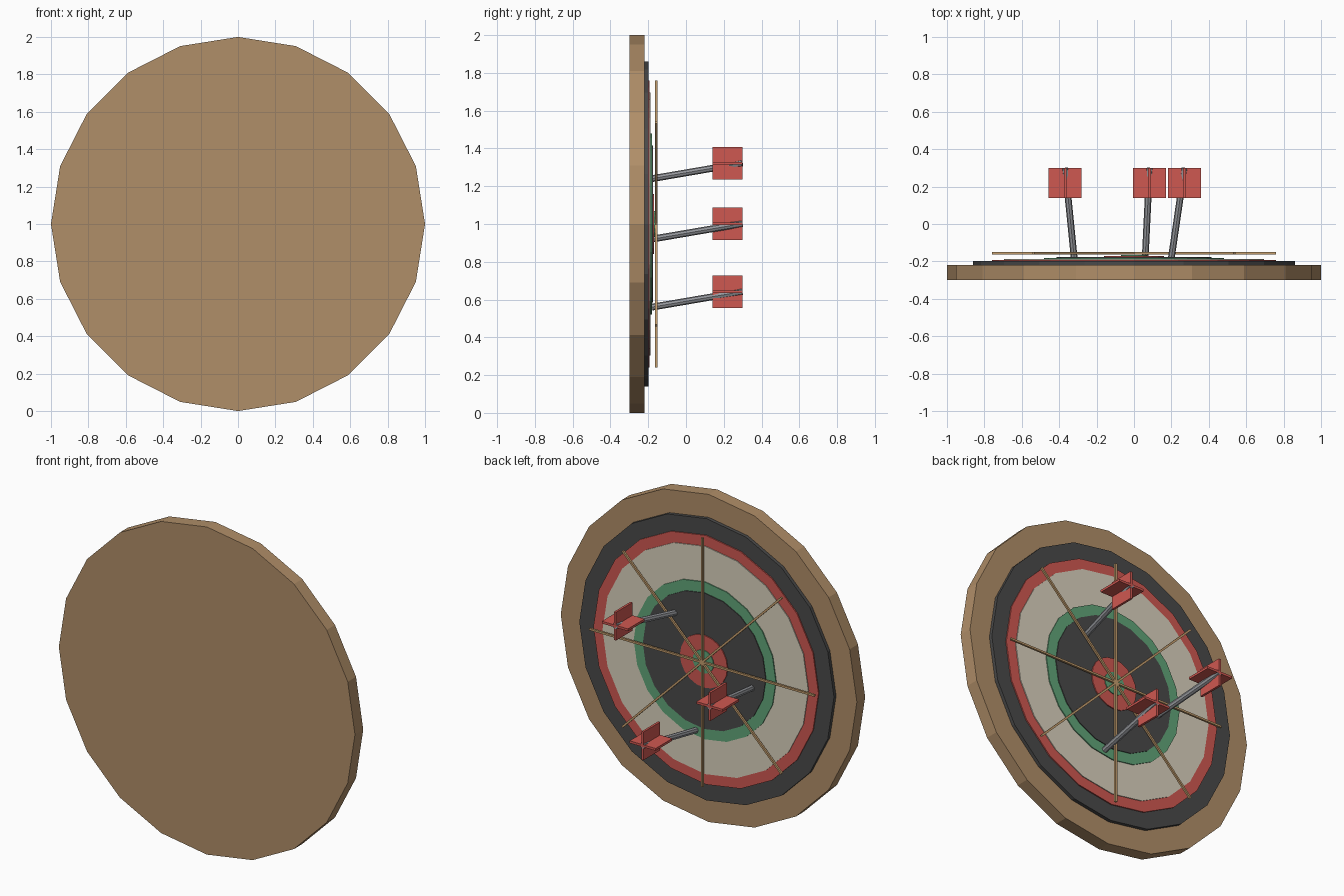
import bpy, math
from mathutils import Vector

if "Cube" in bpy.data.objects:
    bpy.data.objects.remove(bpy.data.objects["Cube"])


def srgb(name, r, g, b):
    lin = [((c / 255 + 0.055) / 1.055) ** 2.4 for c in (r, g, b)]
    m = bpy.data.materials.new(name)
    m.diffuse_color = (*lin, 1)
    m.use_nodes = True
    m.node_tree.nodes["Principled BSDF"].inputs["Base Color"].default_value = m.diffuse_color
    return m


WOOD = srgb("tan wood", 176, 142, 104)
BLACK = srgb("charcoal", 74, 74, 74)
RED = srgb("red", 207, 88, 81)
GREEN = srgb("green", 97, 165, 121)
CREAM = srgb("cream", 217, 209, 189)
WIRE = srgb("brass wire", 196, 158, 110)
STEEL = srgb("steel grey", 150, 152, 157)


def finish(name, mat):
    o = bpy.context.object
    o.name = name
    o.data.materials.append(mat)
    return o


def rod(name, a, b, r, sides, mat):
    """Cylinder from point a to point b."""
    a, b = Vector(a), Vector(b)
    d = b - a
    bpy.ops.mesh.primitive_cylinder_add(vertices=sides, radius=r, depth=d.length, location=(a + b) / 2)
    o = finish(name, mat)
    o.rotation_euler = d.to_track_quat('Z', 'Y').to_euler()
    return o


def disc(name, r, y0, y1, mat):
    bpy.ops.mesh.primitive_cylinder_add(vertices=20, radius=r, depth=y1 - y0,
                                        location=(0, (y0 + y1) / 2, 1), rotation=(math.pi / 2, 0, 0))
    return finish(name, mat)


def box(name, centre, size, mat, rot=(0, 0, 0)):
    bpy.ops.mesh.primitive_cube_add(size=1, location=centre, rotation=rot)
    o = finish(name, mat)
    o.scale = size
    return o


# Backing board and stepped scoring rings
disc("backing_board", 1.0, -0.30, -0.22, WOOD)
rings = [("number_ring", 0.86, -0.199, BLACK), ("double_ring", 0.76, -0.192, RED),
         ("outer_field", 0.695, -0.187, CREAM), ("triple_ring", 0.48, -0.181, GREEN),
         ("inner_field", 0.415, -0.176, BLACK), ("outer_bull", 0.16, -0.170, RED),
         ("bullseye", 0.07, -0.165, GREEN)]
y = -0.225
for name, r, top, mat in rings:
    disc(name, r, y, top, mat)
    y = top - 0.003

# Divider wires across the face
for i in range(4):
    box(f"divider_wire_{i + 1}", (0, -0.157, 1), (1.52, 0.012, 0.012), WIRE, (0, i * math.pi / 4, 0))

# Darts: leaning shaft and crossed square flights
darts = [((0.20, 1.24), (0.27, 1.322)), ((-0.32, 0.92), (-0.368, 1.002)), ((0.06, 0.56), (0.083, 0.642))]
for i, ((tx, tz), (ex, ez)) in enumerate(darts, 1):
    rod(f"dart_shaft_{i}", (tx, -0.18, tz), (ex, 0.298, ez), 0.018, 8, STEEL)
    box(f"dart_flight_upright_{i}", (ex, 0.22, ez), (0.014, 0.16, 0.172), RED)
    box(f"dart_flight_flat_{i}", (ex, 0.22, ez), (0.176, 0.16, 0.014), RED)
